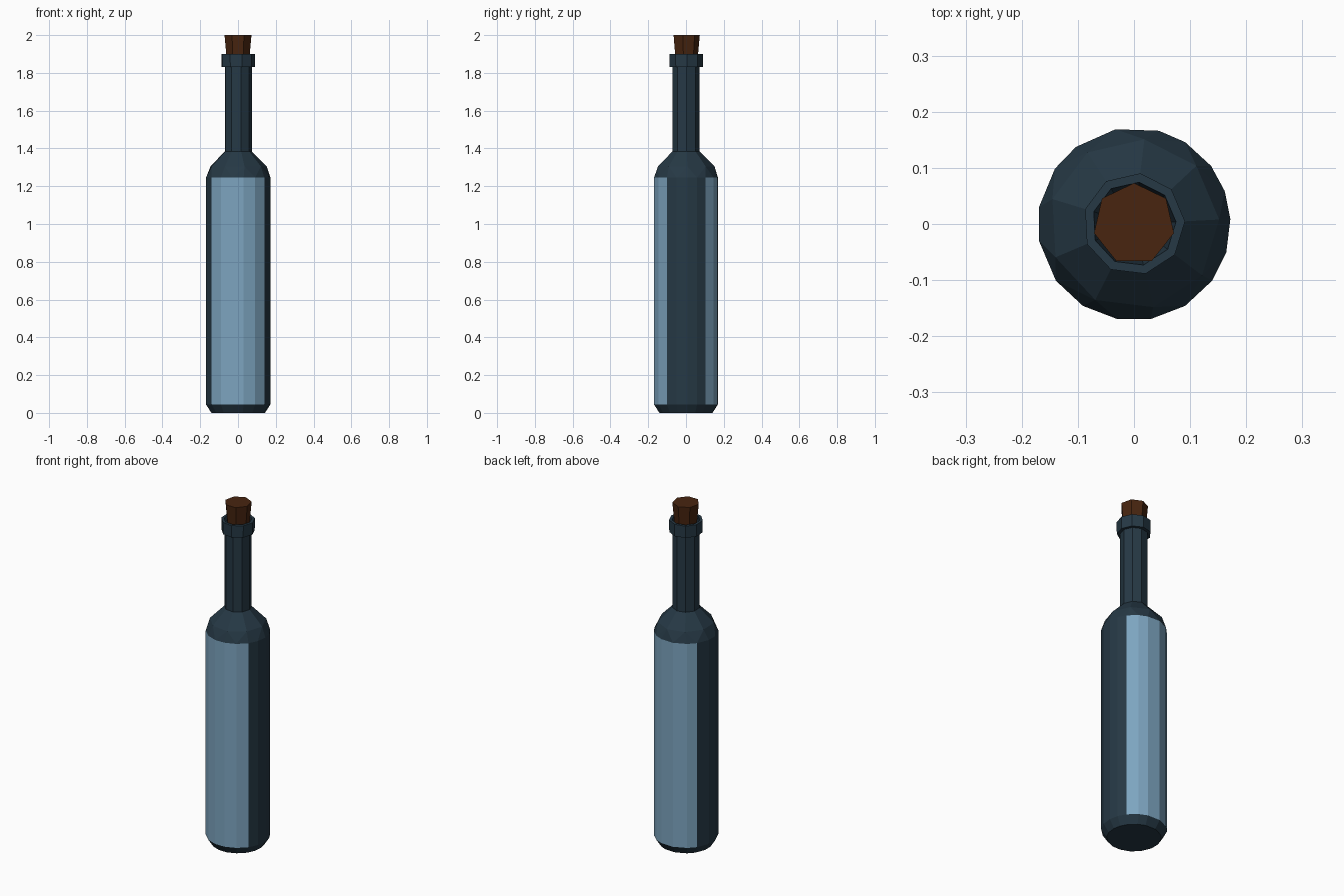
import bpy, bmesh, math

if "Cube" in bpy.data.objects:
    bpy.data.objects.remove(bpy.data.objects["Cube"])


def material(name, rgb):
    m = bpy.data.materials.new(name)
    m.diffuse_color = (*rgb, 1)
    m.use_nodes = True
    m.node_tree.nodes["Principled BSDF"].inputs["Base Color"].default_value = m.diffuse_color
    return m


GLASS = material("dark_blue_glass", (0.019, 0.040, 0.059))
LABEL = material("pale_blue_label", (0.205, 0.376, 0.527))
CORK = material("brown_cork", (0.065, 0.0185, 0.0050))


def ring(bm, r, z, angles):
    return [bm.verts.new((r * math.cos(math.radians(a)), r * math.sin(math.radians(a)), z))
            for a in angles]


def even(n, start):
    return [start + 360 * k / n for k in range(n)]


def finish(name, bm, mats):
    bmesh.ops.recalc_face_normals(bm, faces=bm.faces)
    me = bpy.data.meshes.new(name)
    bm.to_mesh(me)
    bm.free()
    for m in mats:
        me.materials.append(m)
    ob = bpy.data.objects.new(name, me)
    bpy.context.collection.objects.link(ob)
    return ob


def lathe(name, profile, angles, mat):
    bm = bmesh.new()
    rings = [ring(bm, r, z, angles) for r, z in profile]
    n = len(angles)
    for a, b in zip(rings, rings[1:]):
        for i in range(n):
            j = (i + 1) % n
            bm.faces.new((a[i], a[j], b[j], b[i]))
    bm.faces.new(rings[0])
    bm.faces.new(rings[-1])
    return finish(name, bm, [mat])


# Body and faceted shoulder: convex skin over uneven rings
BODY = [3, 20, 37, 58, 75, 101, 127, 145, 170, 190, 216, 238, 260, 280, 302, 324, 343]
NECK = even(9, 83)
bm = bmesh.new()
ring(bm, 0.143, 0.0, BODY)
ring(bm, 0.172, 0.045, BODY)
ring(bm, 0.172, 1.245, BODY)
ring(bm, 0.152, 1.305, NECK)
ring(bm, 0.073, 1.385, NECK)
bmesh.ops.convex_hull(bm, input=bm.verts[:])
# Remove the hidden cap under the neck
bmesh.ops.delete(bm, geom=[f for f in bm.faces if f.calc_center_median().z > 1.38],
                 context='FACES_ONLY')
# Front and back labels: upright wall faces turned towards -y or +y
for f in bm.faces:
    f.normal_update()
    upright = abs(f.normal.z) < 0.05
    if upright and abs(f.normal.y) > math.sin(math.radians(36)):
        f.material_index = 1
finish("bottle_body", bm, [GLASS, LABEL])

# Neck with collar and shallow mouth
lathe("neck_and_collar",
      [(0.073, 1.38), (0.073, 1.83), (0.090, 1.83), (0.091, 1.90), (0.075, 1.90), (0.060, 1.76)],
      NECK, GLASS)

# Tapered cork
lathe("cork", [(0.052, 1.765), (0.064, 1.90), (0.073, 2.0)], even(7, 90), CORK)
